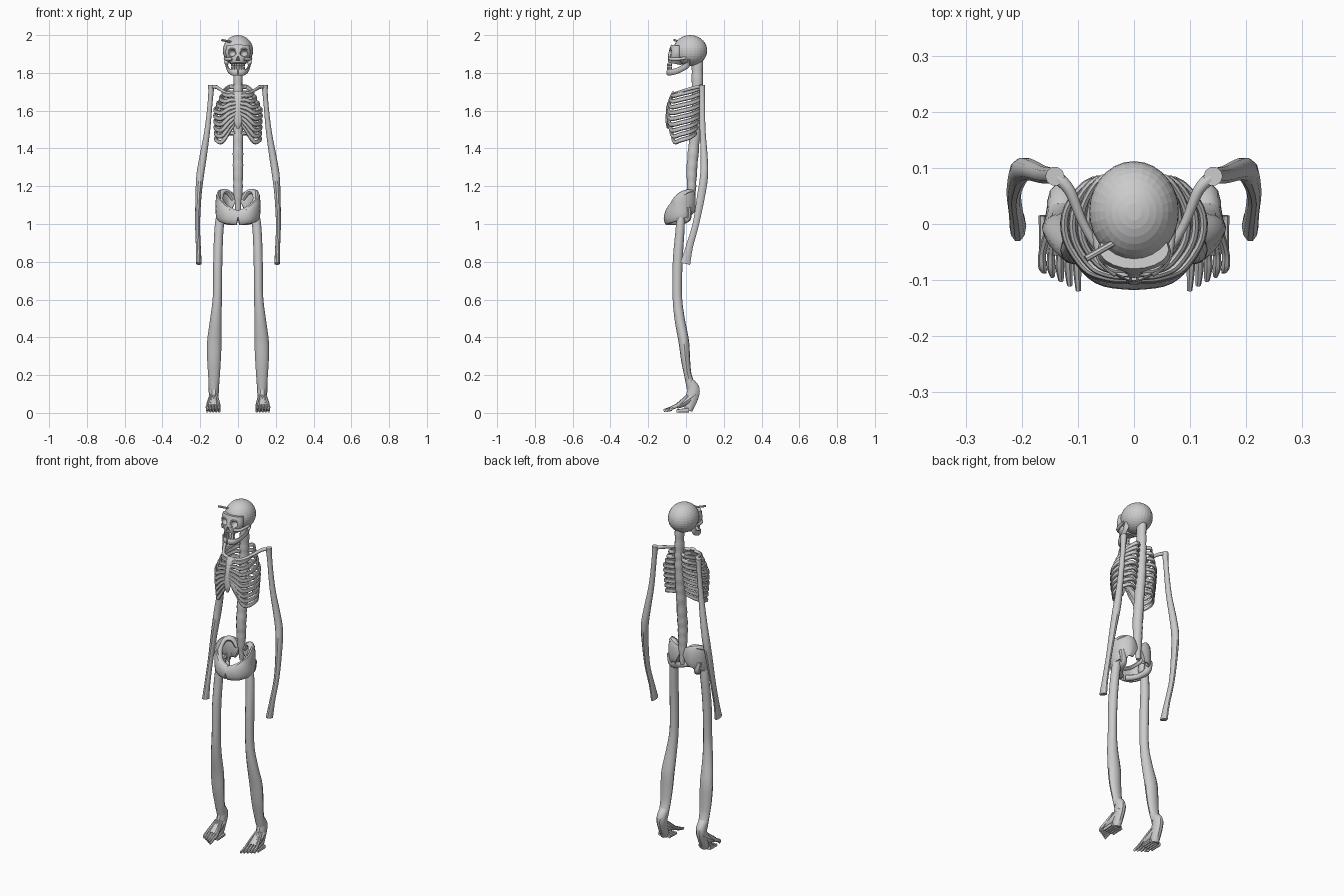
import bpy, bmesh, math
from mathutils import Vector, Matrix


def finish(name, bm, mirror=False, smooth=40):
    bmesh.ops.recalc_face_normals(bm, faces=bm.faces)
    me = bpy.data.meshes.new(name)
    bm.to_mesh(me)
    bm.free()
    ob = bpy.data.objects.new(name, me)
    bpy.context.collection.objects.link(ob)
    if mirror:
        mod = ob.modifiers.new("Mirror", 'MIRROR')
        mod.use_clip = False
    if smooth:
        bpy.ops.object.select_all(action='DESELECT')
        ob.select_set(True)
        bpy.context.view_layer.objects.active = ob
        bpy.ops.object.shade_smooth_by_angle(angle=math.radians(smooth))
    return ob


def add_tube(bm, pts, ref, sides=10, steps=5):
    """Loft ellipses along a smooth path; each point is x, y, z, half-width, half-depth."""
    ref = Vector(ref)
    ext = [pts[0]] + list(pts) + [pts[-1]]
    path = []
    for i in range(len(pts) - 1):
        a, b, c, d = ext[i:i + 4]
        for s in range(steps):
            t = s / steps
            path.append([0.5 * (2 * q + (r - p) * t + (2 * p - 5 * q + 4 * r - w) * t * t
                                + (3 * q - p - 3 * r + w) * t ** 3)
                         for p, q, r, w in zip(a, b, c, d)])
    path.append(list(pts[-1]))
    rings = []
    for i, p in enumerate(path):
        tan = Vector(path[min(i + 1, len(path) - 1)][:3]) - Vector(path[max(i - 1, 0)][:3])
        tan.normalize()
        u = ref.cross(tan).normalized()
        v = tan.cross(u)
        rings.append([bm.verts.new(Vector(p[:3]) + u * p[3] * math.cos(k * math.tau / sides)
                                   + v * p[4] * math.sin(k * math.tau / sides))
                      for k in range(sides)])
    for r0, r1 in zip(rings, rings[1:]):
        for k in range(sides):
            j = (k + 1) % sides
            bm.faces.new((r0[k], r0[j], r1[j], r1[k]))
    bm.faces.new(rings[0])
    bm.faces.new(rings[-1])


def tube(name, pts, ref=(0, 0, 1), mirror=False, sides=10, steps=5):
    bm = bmesh.new()
    add_tube(bm, pts, ref, sides, steps)
    return finish(name, bm, mirror)


def ball(name, loc, size, mirror=False, seg=16, smooth=40):
    bm = bmesh.new()
    bmesh.ops.create_uvsphere(bm, u_segments=seg, v_segments=seg * 2 // 3, radius=1,
                              matrix=Matrix.Translation(loc) @ Matrix.Diagonal((*size, 1)))
    return finish(name, bm, mirror, smooth)


X, Y, Z = (1, 0, 0), (0, 1, 0), (0, 0, 1)

# Skull: cranium and upper face, with eye and nose hollows cut out
cranium = ball("cranium", (0, 0.022, 1.918), (0.08, 0.09, 0.082), seg=28, smooth=8)
face = tube("upper_face", [(0, -0.045, 1.945, 0.062, 0.035), (0, -0.05, 1.905, 0.066, 0.042),
                           (0, -0.055, 1.875, 0.056, 0.042), (0, -0.06, 1.848, 0.036, 0.036)],
            Y, sides=20)
cutters = [ball("eye_cutter", (s * 0.031, -0.09, 1.905), (0.021, 0.04, 0.02)) for s in (1, -1)]
cutters.append(tube("nose_cutter", [(0, -0.1, 1.888, 0.002, 0.03), (0, -0.1, 1.865, 0.012, 0.03)], Y))
for target in (cranium, face):
    for c in cutters:
        mod = target.modifiers.new("Hollow", 'BOOLEAN')
        mod.operation, mod.object, mod.solver = 'DIFFERENCE', c, 'EXACT'
for c in cutters:
    c.hide_render = True
    c.hide_set(True)
ring = [(0.031 + 0.024 * math.cos(a), -0.083 + 0.022 * math.cos(a) ** 2 * (math.cos(a) > 0),
         1.906 + 0.022 * math.sin(a), 0.005, 0.005) for a in [k * math.tau / 12 for k in range(13)]]
tube("eye_socket_rim", ring, Y, True, sides=6, steps=2)
tube("cheekbone", [(0.03, -0.088, 1.875, .008, .008), (0.058, -0.06, 1.872, .009, .009),
                   (0.07, 0.0, 1.878, .006, .007)], Z, True)

# Jaw and teeth
tube("jaw", [(0.062, 0.015, 1.872, .006, .012), (0.06, 0.005, 1.84, .007, .016),
             (0.048, -0.045, 1.812, .008, .016), (0.03, -0.082, 1.803, .009, .017),
             (0, -0.094, 1.803, .01, .018)], (0.3, 0.1, 1), True)
bm = bmesh.new()
for row in (1.844, 1.826):
    for k in range(-3, 4):
        a = k * 0.32
        m = (Matrix.Translation((0.036 * math.sin(a), -0.06 - 0.036 * math.cos(a), row))
             @ Matrix.Rotation(a, 4, 'Z') @ Matrix.Diagonal((0.009, 0.009, 0.014, 1)))
        bmesh.ops.create_cube(bm, size=1, matrix=m)
finish("teeth", bm, smooth=0)

# Thin spike in the forehead
tube("forehead_spike", [(-0.03, -0.03, 1.962, .006, .006), (-0.086, -0.062, 1.974, .006, .006)], Z, sides=8)

# Spine with slight vertebra bulges
spine = []
keys = [(1.87, 0.06, .023, .03), (1.74, 0.06, .024, .03), (1.6, 0.06, .026, .028),
        (1.4, 0.04, .027, .029), (1.28, 0.03, .027, .028), (1.17, 0.03, .024, .022),
        (1.06, 0.035, .012, .012)]
for (z0, y0, a0, b0), (z1, y1, a1, b1) in zip(keys, keys[1:]):
    n = max(2, round((z0 - z1) / 0.03))
    for k in range(n):
        t = k / n
        f = 1.04 if k % 2 else 0.96
        spine.append((0, y0 + (y1 - y0) * t, z0 + (z1 - z0) * t,
                      (a0 + (a1 - a0) * t) * f, (b0 + (b1 - b0) * t) * f))
spine.append((0, 0.035, 1.06, .012, .012))
tube("spine", spine, Y, sides=12, steps=2)

# Rib cage: nine pairs, sloping down to the front then up to the breastbone
bm = bmesh.new()
for i in range(9):
    t = i / 8
    zb = 1.725 - 0.245 * t
    w = 0.078 + 0.045 * min(1, t * 2.6) - 0.006 * t * t
    f = -0.055 - 0.045 * math.sin(math.pi * min(1, 0.15 + t * 0.68))
    back = 0.082 - 0.03 * t * t
    drop = 0.035
    fx = 0.012 + 0.022 * max(0, t - 0.6)
    zf = 1.675 - 0.145 * t
    add_tube(bm, [(0.015, back - 0.02, zb, .007, .011), (w * 0.6, back, zb, .007, .012),
                  (w * 0.97, back * 0.4, zb - drop * 0.6, .007, .012),
                  (w, -0.025, zb - drop, .007, .012),
                  (w * 0.72, f * 0.8, zb - drop - 0.01, .007, .012),
                  (w * 0.4, f * 0.97, (zb - drop) * 0.45 + zf * 0.55, .007, .011),
                  (fx, f, zf, .007, .009)], Z, 8, 4)
finish("ribs", bm, True)
tube("breastbone", [(0, -0.062, 1.7, .022, .009), (0, -0.078, 1.67, .024, .01),
                    (0, -0.096, 1.61, .018, .009), (0, -0.1, 1.54, .02, .008),
                    (0, -0.096, 1.505, .006, .005)], Y)

# Collar bones and arms
tube("collar_bone", [(0.015, -0.062, 1.69, .009, .009), (0.06, -0.045, 1.695, .008, .008),
                     (0.09, 0.0, 1.71, .008, .008), (0.115, 0.06, 1.725, .01, .01),
                     (0.14, 0.085, 1.725, .012, .01)], Z, True)
tube("arm", [(0.141, 0.085, 1.735, .017, .017), (0.146, 0.086, 1.66, .013, .015),
             (0.162, 0.088, 1.5, .015, .016), (0.184, 0.096, 1.36, .019, .019),
             (0.2, 0.096, 1.26, .02, .022), (0.209, 0.08, 1.15, .016, .022),
             (0.214, 0.052, 1.0, .013, .018), (0.21, 0.018, 0.88, .013, .02),
             (0.207, -0.004, 0.79, .015, .028)], Y, True)

# Pelvis: curved wings meeting at the front, crest rim and lower arch
tube("pelvis_wing", [(0.022, 0.035, 1.1, .012, .045), (0.06, 0.034, 1.115, .016, .066),
                     (0.092, 0.0, 1.108, .018, .072), (0.098, -0.045, 1.075, .018, .058),
                     (0.06, -0.09, 1.045, .018, .044), (0, -0.102, 1.03, .016, .036)], Z, True, 14)
tube("pelvis_crest", [(0.025, 0.03, 1.13, .014, .012), (0.055, 0.025, 1.168, .018, .014),
                      (0.088, 0.0, 1.166, .018, .014), (0.094, -0.04, 1.125, .018, .013),
                      (0.056, -0.083, 1.085, .018, .012), (0, -0.095, 1.058, .016, .012)], Z, True)
tube("pelvis_lower_arch", [(0.09, 0.01, 1.09, .018, .022), (0.08, 0.01, 1.03, .017, .02),
                           (0.06, -0.04, 1.012, .015, .015), (0.02, -0.09, 1.01, .016, .018)],
     (1, 0.3, 0.2), True)
ball("hip_socket", (0.088, -0.03, 1.06), (.026, .03, .035), True)

# Legs
tube("leg", [(0.078, -0.028, 1.085, .02, .02), (0.093, -0.028, 1.03, .024, .022),
             (0.102, -0.033, 0.95, .024, .024), (0.107, -0.044, 0.8, .024, .026),
             (0.109, -0.046, 0.62, .024, .025), (0.117, -0.034, 0.5, .03, .027),
             (0.125, -0.012, 0.38, .038, .028), (0.127, -0.002, 0.28, .036, .024),
             (0.127, 0.01, 0.2, .031, .02), (0.128, 0.03, 0.13, .027, .026)], Y, True, 12)

# Feet: heel block, sole and splayed toes
tube("heel", [(0.127, 0.02, 0.17, .027, .02), (0.128, 0.04, 0.125, .027, .034),
              (0.129, 0.028, 0.07, .025, .034), (0.13, 0.012, 0.012, .022, .022)], Y, True)
tube("foot_sole", [(0.129, 0.055, 0.1, .022, .018), (0.13, 0.0, 0.062, .03, .024),
                   (0.131, -0.05, 0.034, .034, .014)], Z, True)
bm = bmesh.new()
for k in range(5):
    x = 0.1 + 0.0155 * k
    tip = -0.118 + 0.009 * k
    add_tube(bm, [(0.128 + (x - 0.128) * 0.5, 0.01, 0.09, .008, .01),
                  (x, -0.045, 0.042, .007, .01), (x + 0.001, -0.075, 0.026, .008, .01),
                  (x - 0.001, tip, 0.012, .005, .008)], Z, 7, 4)
    add_tube(bm, [(x, 0.015, 0.015, .008, .012), (x, -0.05, 0.01, .007, .009)], Z, 7, 2)
finish("toes", bm, True)
